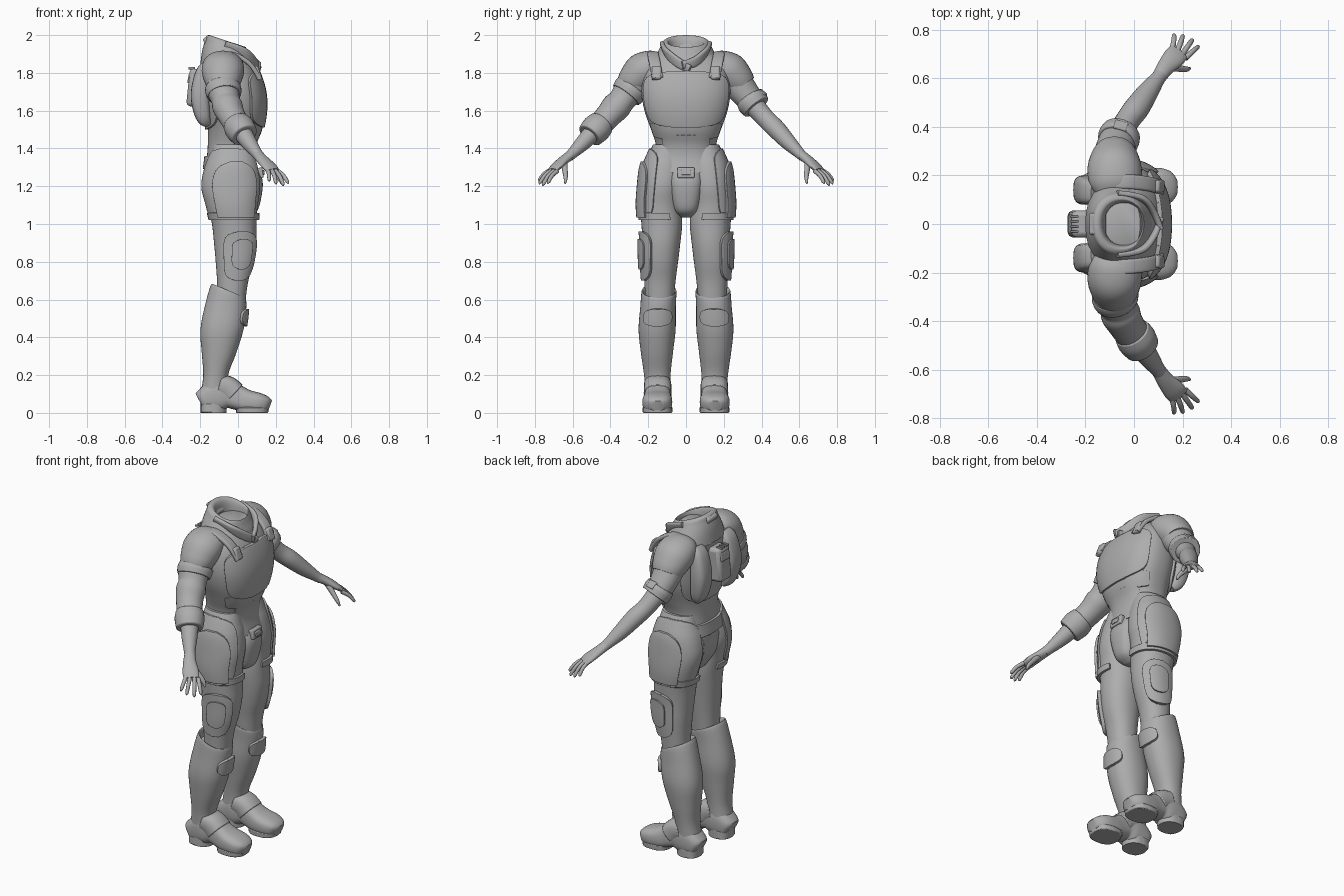
import bpy, bmesh, math
from mathutils import Vector

grey = bpy.data.materials.new("suit grey")
grey.diffuse_color = (0.42, 0.42, 0.42, 1)


def make(name, rows, bevel=0.0, angle=40):
    """Skin closed rows of points, cap both ends and shade."""
    bm = bmesh.new()
    vs = [[bm.verts.new(p) for p in r] for r in rows]
    n = len(rows[0])
    for a, b in zip(vs, vs[1:]):
        for i in range(n):
            bm.faces.new((a[i], a[(i + 1) % n], b[(i + 1) % n], b[i]))
    bm.faces.new(vs[0])
    bm.faces.new(vs[-1])
    bmesh.ops.recalc_face_normals(bm, faces=bm.faces)
    me = bpy.data.meshes.new(name)
    bm.to_mesh(me)
    bm.free()
    ob = bpy.data.objects.new(name, me)
    bpy.context.collection.objects.link(ob)
    me.materials.append(grey)
    bpy.ops.object.select_all(action='DESELECT')
    ob.select_set(True)
    bpy.context.view_layer.objects.active = ob
    bpy.ops.object.shade_smooth_by_angle(angle=math.radians(angle))
    if bevel:
        m = ob.modifiers.new("soft edge", 'BEVEL')
        m.width, m.segments, m.limit_method = bevel, 2, 'ANGLE'
        m.angle_limit = math.radians(45)
    return ob


def dense(keys, steps=5):
    """Catmull-Rom resampling of key tuples."""
    out = []
    k = [keys[0]] + list(keys) + [keys[-1]]
    for i in range(1, len(k) - 2):
        for j in range(steps):
            t = j / steps
            out.append(tuple(0.5 * (2*b + (c-a)*t + (2*a-5*b+4*c-d)*t*t + (3*b-a-3*c+d)*t**3)
                             for a, b, c, d in zip(*k[i-1:i+3])))
    return out + [tuple(keys[-1])]


def sup(v, p):
    return math.copysign(abs(v) ** (2 / p), v)


def point(r, a, p, s=1, grow=0.0):
    """Point on a ring (x, y, z, rx, ry, slope); angle 0 is forward, 90 is outward."""
    dx = (r[3] + grow) * sup(math.cos(a), p)
    return (r[0] + dx, s * (r[1] + (r[4] + grow) * sup(math.sin(a), p)), r[2] + r[5] * dx)


def loft(name, keys, s=1, p=2.2, n=40, bevel=0.0):
    return make(name, [[point(r, math.tau * i / n, p, s) for i in range(n)] for r in dense(keys)], bevel)


def panel(name, keys, z0, z1, mid, half, thick, s=1, p=2.2, square=6, bevel=0.006, flat=False):
    """Raised armour plate that follows part of a lofted form."""
    base = sorted(dense(keys), key=lambda r: r[2])
    rows = []
    for i in range(19):
        t = 0.5 - 0.5 * math.cos(math.pi * i / 18)
        z = z0 + (z1 - z0) * t
        lo = max([r for r in base if r[2] <= z], key=lambda r: r[2])
        hi = min([r for r in base if r[2] > z], key=lambda r: r[2])
        f = (z - lo[2]) / (hi[2] - lo[2])
        r = tuple(a + (b - a) * f for a, b in zip(lo, hi))
        e = 0 if flat and t < 0.5 else abs(2 * t - 1)
        w = half * max(0.3, math.sqrt(1 - e ** square))
        ang = [math.radians(mid - w + 2 * w * j / 20) for j in range(21)]
        rows.append([point(r, a, p, s, thick) for a in ang] +
                    [point(r, a, p, s, -0.008) for a in reversed(ang)])
    return make(name, rows, bevel)


def tube(name, keys, s=1, ref=(0.8, -0.5, 0), p=2.0, n=20, bevel=0.0, steps=5):
    """Sweep an oval (x, y, z, radius along ref, other radius) along a path."""
    pts = dense(keys, steps)
    rows = []
    for i, k in enumerate(pts):
        d = (Vector(pts[min(i+1, len(pts)-1)][:3]) - Vector(pts[max(i-1, 0)][:3])).normalized()
        u = Vector(ref)
        u = (u - d * u.dot(d)).normalized()
        v = d.cross(u)
        row = []
        for j in range(n):
            a = math.tau * j / n
            q = Vector(k[:3]) + u * k[3] * sup(math.cos(a), p) + v * k[4] * sup(math.sin(a), p)
            row.append((q.x, q.y * s, q.z))
        rows.append(row)
    return make(name, rows, bevel)


def block(name, c, size, tilt=0.0, bevel=0.01):
    """Soft box, tilted about the sideways axis."""
    x, y, z = (v / 2 for v in size)
    ob = make(name, [[(-x, -y, h), (x, -y, h), (x, y, h), (-x, y, h)] for h in (-z, z)], bevel, 30)
    ob.location = c
    ob.rotation_euler[1] = tilt
    return ob


# torso
torso = [(-.03, 0, 1.06, .08, .08, 0), (-.03, 0, 1.15, .13, .17, 0), (-.035, 0, 1.25, .14, .19, 0),
         (-.04, 0, 1.35, .125, .165, 0), (-.035, 0, 1.42, .125, .16, 0), (-.02, 0, 1.5, .14, .185, 0),
         (-.018, 0, 1.6, .155, .22, 0), (-.022, 0, 1.7, .155, .235, 0), (-.037, 0, 1.8, .14, .225, 0),
         (-.06, 0, 1.87, .12, .185, 0), (-.065, 0, 1.92, .09, .12, 0)]
loft("torso", torso, p=2.4, n=56)
panel("chest_plate", torso, 1.51, 1.81, 0, 62, .018, p=2.4, bevel=.01)
panel("rib_plate", torso, 1.45, 1.54, 0, 70, .008, p=2.4, square=10)
panel("abdomen_plate", torso, 1.27, 1.47, 0, 45, .008, p=2.4, square=12)
panel("back_plate", torso, 1.5, 1.84, 180, 60, .014, p=2.4)
panel("rear_belt", torso, 1.29, 1.36, 180, 80, .014, p=2.4, square=14)

# open collar with a hollow neck
loft("collar", [(-.06, 0, 1.83, .14, .19, -.1), (-.06, 0, 1.89, .13, .16, -.2), (-.06, 0, 1.935, .115, .135, -.3),
                (-.06, 0, 1.962, .105, .12, -.33), (-.05, 0, 1.966, .09, .1, -.33),
                (-.045, 0, 1.94, .08, .09, -.33), (-.045, 0, 1.89, .075, .085, -.2)], n=48)
block("collar_tab", (-.15, 0, 1.955), (.045, .09, .08), -.5)
for s, low in ((1, 1.84), (-1, 1.82)):
    # scarf lapels and harness straps
    tube("lapel", [(-.07, .125, 1.95, .02, .012), (.03, .105, 1.91, .025, .013),
                   (.08, .05, 1.86, .027, .013), (.11, -.02, low, .02, .012)], s, ref=(0, .3, 1), p=3)
    tube("harness_strap", [(-.12, .17, 1.89, .03, .012), (-.03, .175, 1.9, .03, .012),
                           (.06, .165, 1.85, .03, .012), (.115, .15, 1.77, .03, .012)], s, ref=(0, 1, 0), p=4)
    block("strap_buckle", (.102, .155 * s, 1.8), (.03, .05, .075), -.35)

# backpack
block("pack_core", (-.215, 0, 1.72), (.1, .11, .2), .1, .02)
block("pack_vent", (-.255, 0, 1.77), (.02, .08, .05), .2, .005)
for i in range(4):
    block("vent_slat", (-.245, -.03 + .02 * i, 1.825), (.035, .008, .012), 0, .002)
for s in (1, -1):
    tube("pack_pad", [(-.16, .12, 1.53, .03, .02), (-.185, .135, 1.57, .05, .04), (-.2, .14, 1.68, .06, .05),
                      (-.185, .135, 1.8, .055, .04), (-.16, .13, 1.85, .04, .02)], s, ref=(0, 1, 0), p=3)

# groin guard and buckle
loft("groin_guard", [(.03, 0, 1.035, .02, .025, 0), (.042, 0, 1.07, .06, .06, 0), (.055, 0, 1.15, .07, .08, 0),
                     (.058, 0, 1.23, .072, .088, 0), (.045, 0, 1.3, .06, .08, 0)], p=2.5, bevel=.006)
block("belt_buckle", (.115, 0, 1.27), (.035, .09, .055), -.15, .006)
block("buckle_centre", (.132, 0, 1.272), (.016, .05, .028), -.15, .004)

leg = [(-.03, .1, 1.42, .1, .075, 0), (-.03, .108, 1.36, .115, .095, 0), (-.033, .115, 1.3, .135, .11, 0),
       (-.035, .125, 1.2, .15, .112, 0), (-.03, .133, 1.1, .132, .11, 0), (-.02, .128, 1.0, .118, .108, 0),
       (-.015, .13, .9, .112, .1, 0), (-.018, .135, .8, .1, .093, 0), (-.028, .138, .7, .083, .083, 0),
       (-.035, .14, .6, .075, .075, 0)]
boot = [(-.05, .143, .6, .08, .08, -.4), (-.05, .143, .632, .08, .08, -.4), (-.05, .143, .643, .092, .092, -.4),
        (-.065, .148, .56, .108, .094, -.15), (-.085, .153, .44, .114, .098, 0), (-.1, .154, .32, .092, .085, 0),
        (-.118, .152, .2, .066, .07, 0), (-.125, .15, .1, .072, .066, 0), (-.13, .15, 0, .068, .064, 0)]
boot_shaft = boot[2:]
for s in (1, -1):
    # legs and armour
    loft("thigh", leg, s)
    panel("hip_guard", leg, 1.02, 1.4, 100, 82, .01, s, square=8)
    panel("holster_panel", leg, 1.035, 1.33, 82, 42, .024, s, square=4, flat=True)
    panel("thigh_strap", leg, 1.02, 1.06, 90, 110, .014, s, square=20, bevel=.004)
    panel("thigh_pad", leg, .7, .96, 72, 45, .018, s, square=5)
    panel("thigh_pad_ridge", leg, .76, .92, 72, 24, .027, s, square=5)
    loft("boot_shaft", boot, s)
    panel("shin_guard", boot_shaft, .46, .57, 0, 42, .016, s, square=3)
    # shoes, swept heel to toe
    tube("shoe", [(-.2, .15, .055, .045, .052), (-.18, .15, .065, .062, .064), (-.11, .15, .095, .07, .088),
                  (-.05, .15, .1, .066, .078), (0, .15, .08, .07, .066), (.05, .151, .062, .077, .06),
                  (.11, .152, .054, .078, .052), (.15, .152, .045, .063, .042), (.17, .152, .038, .035, .028)],
         s, ref=(0, 1, 0), p=2.8, n=32)
    tube("heel", [(-.14, .15, 0, .065, .058), (-.14, .15, .05, .065, .058)], s, ref=(0, 1, 0), p=3, bevel=.006)
    tube("sole", [(.075, .151, 0, .078, .085), (.075, .151, .03, .08, .088)], s, ref=(0, 1, 0), p=2.6, bevel=.006)
    tube("instep_strap", [(-.1, .15, .145, .073, .06), (-.055, .15, .13, .073, .065), (-.02, .15, .1, .074, .066)],
         s, ref=(0, 1, 0), p=2.6, bevel=.005)
    # arm
    tube("arm", [(-.08, .2, 1.8, .07, .07), (-.08, .28, 1.73, .065, .065), (-.065, .35, 1.64, .058, .056),
                 (-.03, .42, 1.56, .05, .05), (.01, .475, 1.505, .052, .05), (.055, .54, 1.435, .044, .042),
                 (.095, .595, 1.38, .032, .03), (.115, .62, 1.355, .03, .025)], s, n=24)
    tube("palm", [(.105, .607, 1.368, .03, .026), (.13, .645, 1.34, .036, .024), (.165, .685, 1.305, .045, .02),
                  (.185, .708, 1.282, .042, .014)], s)
    for b, t in (((.155, .713, 1.287), (.165, .775, 1.235)), ((.177, .71, 1.285), (.2, .772, 1.22)),
                 ((.198, .698, 1.282), (.238, .755, 1.212)), ((.212, .682, 1.28), (.262, .728, 1.222))):
        m = [(p + q) / 2 for p, q in zip(b, t)]
        tube("finger", [(*b, .012, .012), (m[0] + .003, m[1] + .004, m[2] + .006, .011, .011),
                        (*t, .009, .009), (t[0], t[1], t[2] - .008, .003, .003)], s, n=10, steps=3)
    tube("thumb", [(.145, .645, 1.325, .018, .018), (.185, .64, 1.28, .015, .014), (.215, .637, 1.245, .012, .011),
                   (.23, .64, 1.215, .005, .005)], s, n=10, steps=3)
    # shoulder cap
    tube("shoulder_cap", [(-.075, .13, 1.86, .08, .05), (-.078, .17, 1.845, .105, .08), (-.08, .225, 1.81, .112, .1),
                          (-.08, .27, 1.765, .1, .09), (-.08, .295, 1.73, .085, .078)], s, ref=(1, 0, 0), n=32)

# short sleeve on one arm
tube("short_sleeve", [(-.08, .26, 1.76, .088, .085), (-.075, .31, 1.695, .083, .075),
                      (-.065, .355, 1.64, .072, .066)], n=28)
tube("short_cuff", [(-.07, .338, 1.665, .082, .076), (-.063, .352, 1.645, .087, .082),
                    (-.053, .374, 1.618, .082, .077)], n=28, bevel=.006)
block("cuff_tab", (-.055, .4, 1.69), (.055, .045, .03), 0, .006).rotation_euler = (-.7, 0, -.3)

# long sleeve on the other arm, with folded bands
tube("long_sleeve", [(-.08, .26, 1.76, .088, .085), (-.08, .3, 1.71, .09, .08), (-.065, .34, 1.655, .077, .07),
                     (-.055, .37, 1.62, .082, .076), (-.035, .41, 1.575, .074, .068),
                     (-.005, .455, 1.525, .07, .064)], -1, n=28)
tube("long_cuff", [(-.01, .445, 1.535, .075, .07), (.01, .475, 1.505, .082, .078),
                   (.035, .51, 1.468, .074, .07)], -1, n=28, bevel=.006)
tube("sleeve_band", [(-.08, .285, 1.725, .095, .088), (-.077, .3, 1.705, .098, .09),
                     (-.072, .318, 1.682, .092, .084)], -1, n=28, bevel=.006)
